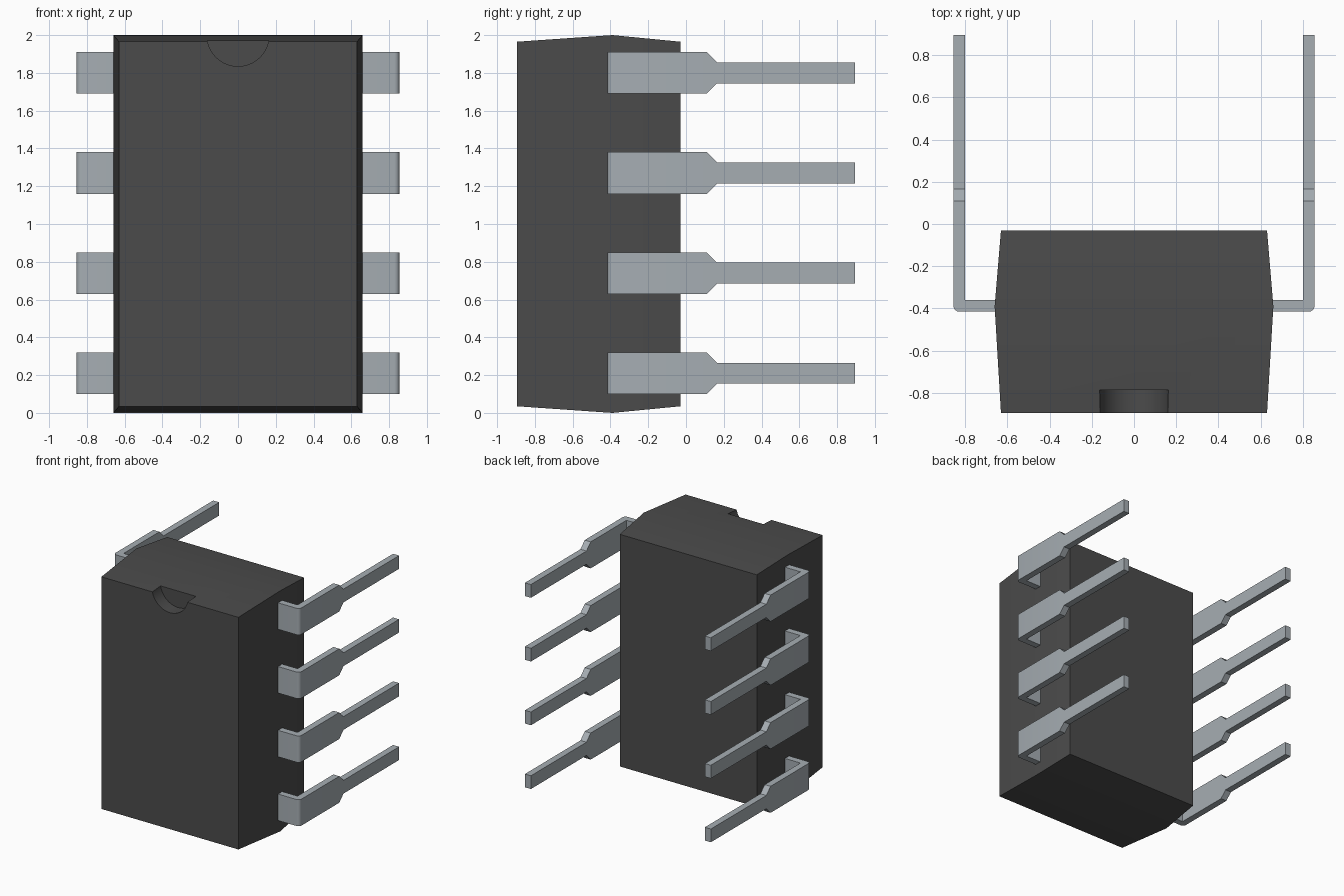
import bpy, bmesh, math
from mathutils import Matrix

cube = bpy.data.objects.get("Cube")
if cube:
    bpy.data.objects.remove(cube, do_unlink=True)


def material(name, rgb):
    mat = bpy.data.materials.new(name)
    mat.use_nodes = True
    mat.diffuse_color = (*rgb, 1)
    bsdf = next(n for n in mat.node_tree.nodes if n.type == 'BSDF_PRINCIPLED')
    bsdf.inputs["Base Color"].default_value = (*rgb, 1)
    return mat


def to_mesh(bm, name, mat):
    bmesh.ops.remove_doubles(bm, verts=bm.verts, dist=1e-5)
    bmesh.ops.recalc_face_normals(bm, faces=bm.faces)
    mesh = bpy.data.meshes.new(name)
    bm.to_mesh(mesh)
    bm.free()
    mesh.materials.append(mat)
    return mesh


def add_object(name, mesh):
    ob = bpy.data.objects.new(name, mesh)
    bpy.context.collection.objects.link(ob)
    return ob


def loft(sections):
    """Skin a closed solid through four-cornered sections."""
    bm = bmesh.new()
    rings = [[bm.verts.new(p) for p in s] for s in sections]
    for a, b in zip(rings, rings[1:]):
        for i in range(4):
            j = (i + 1) % 4
            bm.faces.new((a[i], a[j], b[j], b[i]))
    bm.faces.new(rings[0])
    bm.faces.new(rings[-1])
    return bm


def smooth_by_angle(ob):
    ob.data.shade_smooth()
    ob.data.set_sharp_from_angle(angle=math.radians(30))


black = material("black plastic", (0.07, 0.07, 0.07))
metal = material("tinned metal", (0.38, 0.42, 0.45))

# Body: block with draft angles meeting at the parting line
body_rings = [(-0.895, 0.63, 0.965), (-0.39, 0.66, 1.0), (-0.03, 0.63, 0.965)]
body = add_object("body", to_mesh(loft(
    [[(-w, y, 1 - h), (w, y, 1 - h), (w, y, 1 + h), (-w, y, 1 + h)]
     for y, w, h in body_rings]), "body", black))

# Half-round notch at the top of the front face
bm = bmesh.new()
bmesh.ops.create_cone(bm, cap_ends=True, segments=48, radius1=0.165, radius2=0.165,
                      depth=0.22, matrix=Matrix.Translation((0, -0.895, 2.0))
                      @ Matrix.Rotation(math.pi / 2, 4, 'X'))
cutter = add_object("notch_cutter", to_mesh(bm, "notch_cutter", black))
cutter.hide_render = True
cut = body.modifiers.new("notch", 'BOOLEAN')
cut.operation = 'DIFFERENCE'
cut.solver = 'EXACT'
cut.object = cutter
bpy.context.view_layer.objects.active = body
bpy.ops.object.modifier_apply(modifier=cut.name)
bpy.data.objects.remove(cutter, do_unlink=True)
smooth_by_angle(body)

# Pin path: outer point, inner point, half width; rounded outer bend
R = 0.027
path = [((0.60, -0.415), (0.60, -0.36), 0.11)]
for k in range(5):
    a = math.radians(-90 + 22.5 * k)
    path.append(((0.855 - R + R * math.cos(a), -0.415 + R + R * math.sin(a)),
                 (0.80, -0.36), 0.11))
path += [((0.855, y), (0.80, y), h)
         for y, h in ((0.11, 0.11), (0.165, 0.055), (0.895, 0.055))]

# Four pins on each side
for side, s in (("left", 1), ("right", -1)):
    mesh = to_mesh(loft([[(s * o[0], o[1], -h), (s * o[0], o[1], h),
                          (s * i[0], i[1], h), (s * i[0], i[1], -h)]
                         for o, i, h in path]), side + "_pin", metal)
    for n in range(4):
        pin = add_object(f"{side}_pin_{n + 1}", mesh)
        pin.location.z = 0.21 + 0.53 * n
    smooth_by_angle(pin)
